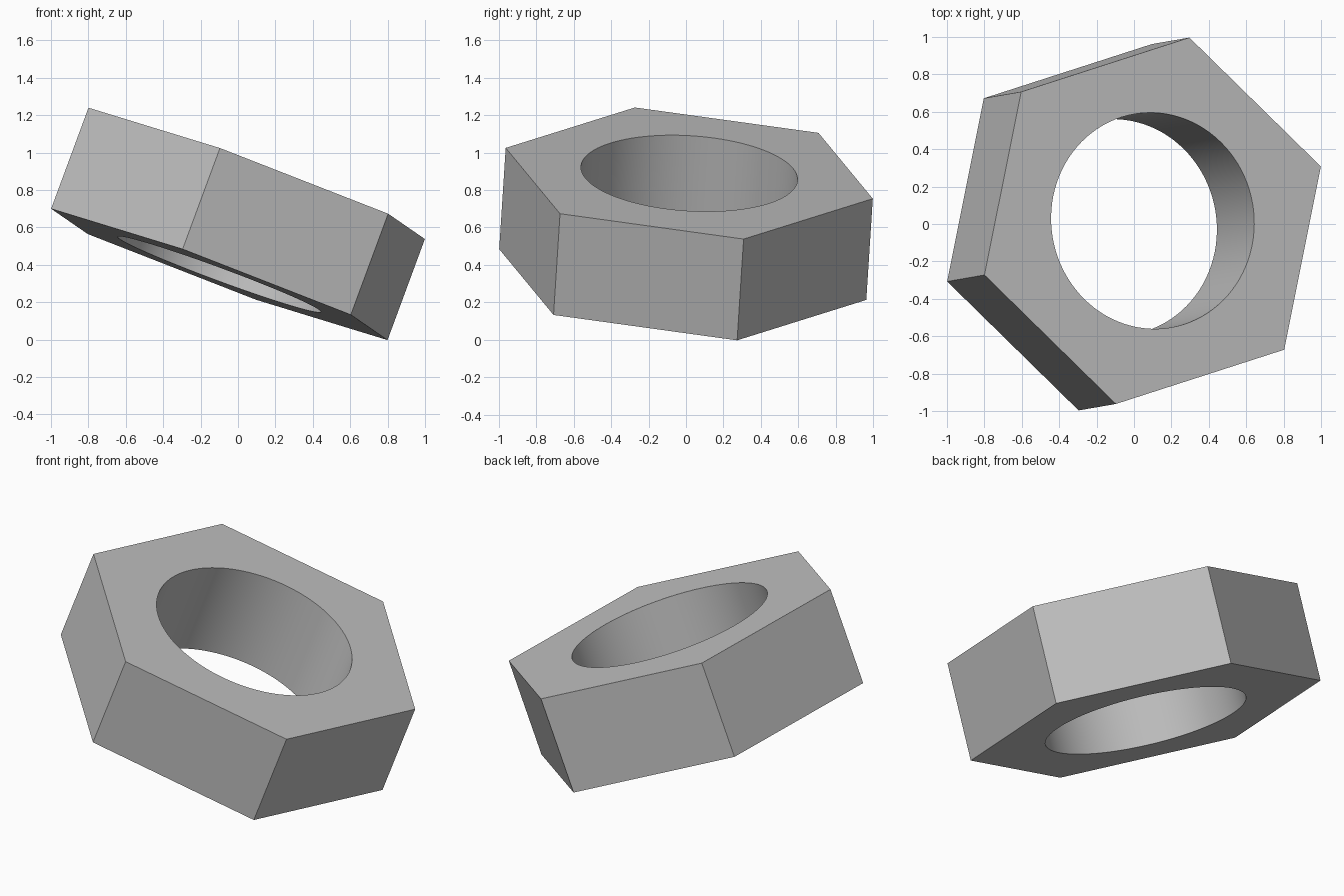
import bpy
from mathutils import Matrix, Vector

if "Cube" in bpy.data.objects:
    bpy.data.objects.remove(bpy.data.objects["Cube"], do_unlink=True)

RADIUS, HOLE_RADIUS, THICKNESS = 1.008, 0.579, 0.577

# One plain grey metal
metal = bpy.data.materials.new("grey_metal")
metal.use_nodes = True
metal.diffuse_color = (0.527, 0.527, 0.527, 1)
metal.node_tree.nodes["Principled BSDF"].inputs["Base Color"].default_value = metal.diffuse_color

# Tilted frame: z along the hole, x towards one corner of the hexagon
axis = Vector((0.346, 0.06, 0.936)).normalized()
corner = Vector((0.9, 0.29, -0.3475))
corner = (corner - axis * corner.dot(axis)).normalized()
side = axis.cross(corner)
tilt = Matrix((corner, side, axis)).transposed().to_4x4()
frame = Matrix.Translation((0, 0, 0.619)) @ tilt


def prism(name, sides, radius, depth):
    bpy.ops.mesh.primitive_cylinder_add(vertices=sides, radius=radius, depth=depth)
    obj = bpy.context.object
    obj.name = name
    obj.data.materials.append(metal)
    # Primitive cylinders start with a corner on +y; turn it onto +x
    obj.data.transform(Matrix.Rotation(-1.5707963, 4, "Z"))
    obj.matrix_world = frame
    return obj


# Hexagonal body with a round hole through it
nut = prism("hex_nut", 6, RADIUS, THICKNESS)
cutter = prism("hole_cutter", 96, HOLE_RADIUS, THICKNESS * 2)
cutter.hide_render = True

bore = nut.modifiers.new("bore", "BOOLEAN")
bore.operation = "DIFFERENCE"
bore.solver = "EXACT"
bore.object = cutter

bpy.ops.object.select_all(action="DESELECT")
nut.select_set(True)
bpy.context.view_layer.objects.active = nut
bpy.ops.object.modifier_apply(modifier=bore.name)
bpy.data.objects.remove(cutter, do_unlink=True)

# Smooth the bore, keep the flat sides crisp
bpy.ops.object.shade_smooth_by_angle(angle=0.5)
